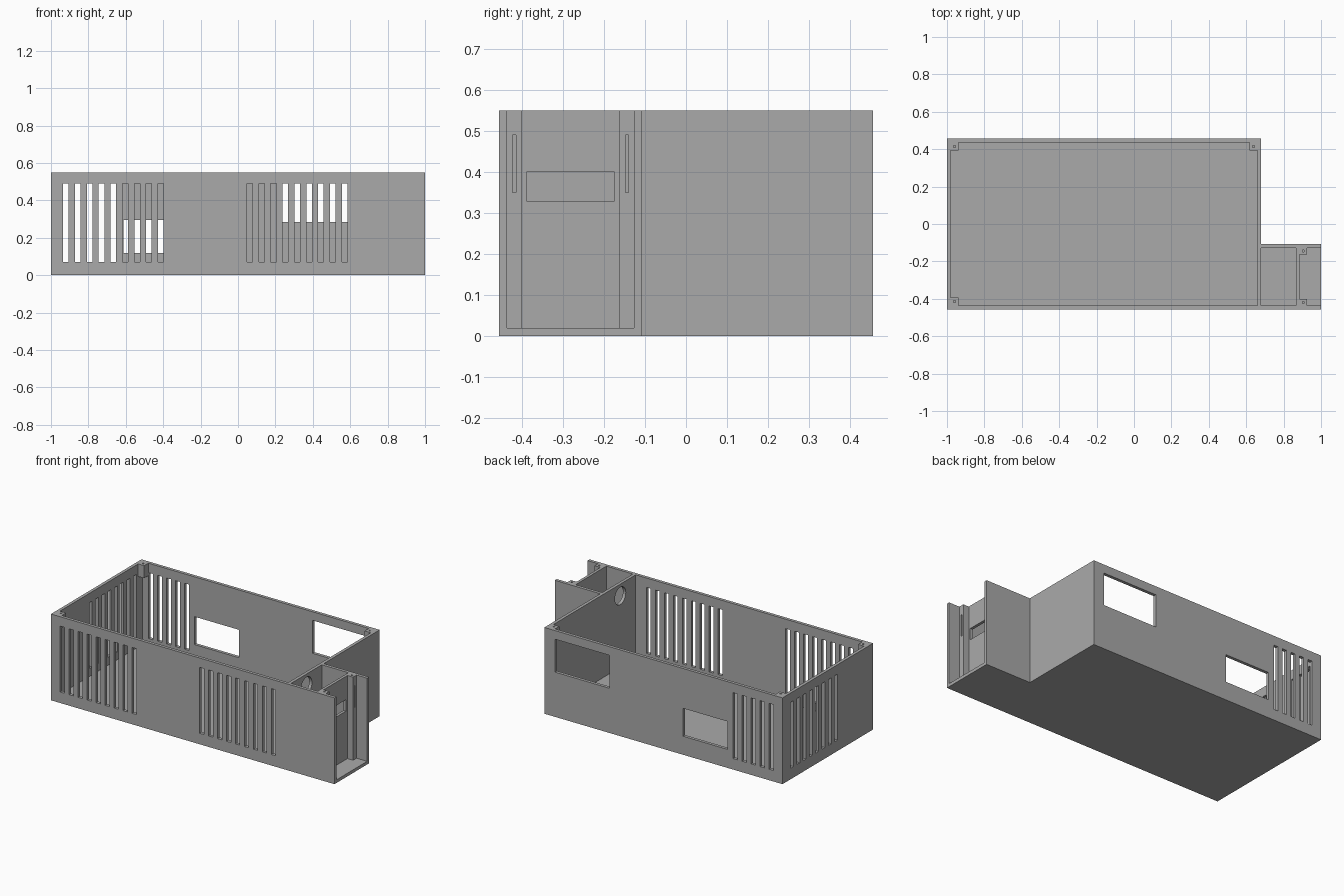
import bpy, bmesh, math
from mathutils import Matrix

if "Cube" in bpy.data.objects:
    bpy.data.objects.remove(bpy.data.objects["Cube"])

GREY = (0.4, 0.4, 0.4, 1)
mat = bpy.data.materials.new("plain grey plastic")
mat.use_nodes = True
mat.diffuse_color = GREY
mat.node_tree.nodes["Principled BSDF"].inputs["Base Color"].default_value = GREY

HEIGHT, WALL = 0.55, 0.02
LEFT, MID, RIGHT = -1.0, 0.68, 1.0
FRONT, STEP, BACK = -0.456, -0.107, 0.456
FI, SI, BI = FRONT + WALL, STEP - WALL, BACK - WALL   # inner wall faces
OVER = 0.1


def prism(bm, points, z0, z1):
    """Vertical prism over a counter-clockwise outline."""
    low = [bm.verts.new((x, y, z0)) for x, y in points]
    high = [bm.verts.new((x, y, z1)) for x, y in points]
    bm.faces.new(low[::-1])
    bm.faces.new(high)
    for i in range(len(points)):
        j = (i + 1) % len(points)
        bm.faces.new((low[i], low[j], high[j], high[i]))


def box(bm, x0, x1, y0, y1, z0, z1):
    prism(bm, [(x0, y0), (x1, y0), (x1, y1), (x0, y1)], z0, z1)


def make(name, bm):
    mesh = bpy.data.meshes.new(name)
    bm.to_mesh(mesh)
    bm.free()
    mesh.materials.append(mat)
    obj = bpy.data.objects.new(name, mesh)
    bpy.context.collection.objects.link(obj)
    return obj


def cut(target, bm):
    """Subtract the cutter shapes from the target and discard them."""
    cutter = make("cutter", bm)
    cutter.hide_render = True
    mod = target.modifiers.new("cut", 'BOOLEAN')
    mod.operation, mod.solver, mod.object = 'DIFFERENCE', 'EXACT', cutter
    bpy.context.view_layer.objects.active = target
    bpy.ops.object.modifier_apply(modifier=mod.name)
    bpy.data.objects.remove(cutter)


# L-shaped outer body
bm = bmesh.new()
prism(bm, [(LEFT, FRONT), (RIGHT, FRONT), (RIGHT, STEP),
           (MID, STEP), (MID, BACK), (LEFT, BACK)], 0, HEIGHT)
case = make("enclosure", bm)

# Main room, side room, and open end bay with two full-height posts
bm = bmesh.new()
top = HEIGHT + OVER
box(bm, LEFT + WALL, MID - WALL, FI, BI, WALL, top)
box(bm, MID, 0.867, FI, SI, WALL, top)
post_x, post_w = 0.925, 0.035
prism(bm, [(0.885, FI + post_w), (post_x, FI + post_w), (post_x, FI),
           (RIGHT + OVER, FI), (RIGHT + OVER, SI), (post_x, SI),
           (post_x, SI - post_w), (0.885, SI - post_w)], WALL, top)
cut(case, bm)

# Vent slots: two front groups, one back group, one end group
bm = bmesh.new()
SLOT, PITCH, Z0, Z1 = 0.03, 0.0634, 0.07, 0.49
for start, count, y in ((-0.935, 9, FRONT), (0.048, 9, FRONT), (-0.935, 5, BACK)):
    for i in range(count):
        x = start + i * PITCH
        box(bm, x, x + SLOT, y - 0.03, y + 0.03, Z0, Z1)
for i in range(8):
    y = 0.375 - i * PITCH
    box(bm, LEFT - 0.03, LEFT + 0.03, y - SLOT, y, Z0, Z1)

# Back windows
box(bm, 0.22, 0.605, BI - 0.01, BACK + 0.01, 0.285, 0.495)
box(bm, -0.612, -0.297, BI - 0.01, BACK + 0.01, 0.118, 0.296)

# Partition window and slits in the bay posts
box(bm, 0.86, 0.89, -0.388, -0.176, 0.328, 0.401)
for y in (-0.419, -0.144):
    box(bm, 0.9, post_x + 0.01, y - 0.004, y + 0.004, 0.35, 0.49)
    box(bm, 0.9, 0.91, y - 0.005, y + 0.005, 0.51, top)

# Round cable hole between the main room and the side room
bmesh.ops.create_cone(
    bm, cap_ends=True, segments=32, radius1=0.055, radius2=0.055, depth=0.06,
    matrix=Matrix.Translation((MID - WALL / 2, -0.281, 0.475))
    @ Matrix.Rotation(math.pi / 2, 4, 'Y'))
cut(case, bm)

# Short corner blocks with screw holes under the rim
SIZE, DEPTH = 0.042, 0.08
for name, x, y in (("corner_block_front", LEFT + WALL, FI),
                   ("corner_block_back", LEFT + WALL, BI - SIZE),
                   ("corner_block_back_left", MID - WALL - SIZE, BI - SIZE)):
    bm = bmesh.new()
    box(bm, x, x + SIZE, y, y + SIZE, HEIGHT - DEPTH, HEIGHT)
    block = make(name, bm)
    bm = bmesh.new()
    cx, cy = x + SIZE / 2, y + SIZE / 2
    box(bm, cx - 0.005, cx + 0.005, cy - 0.005, cy + 0.005, HEIGHT - 0.05, top)
    cut(block, bm)
